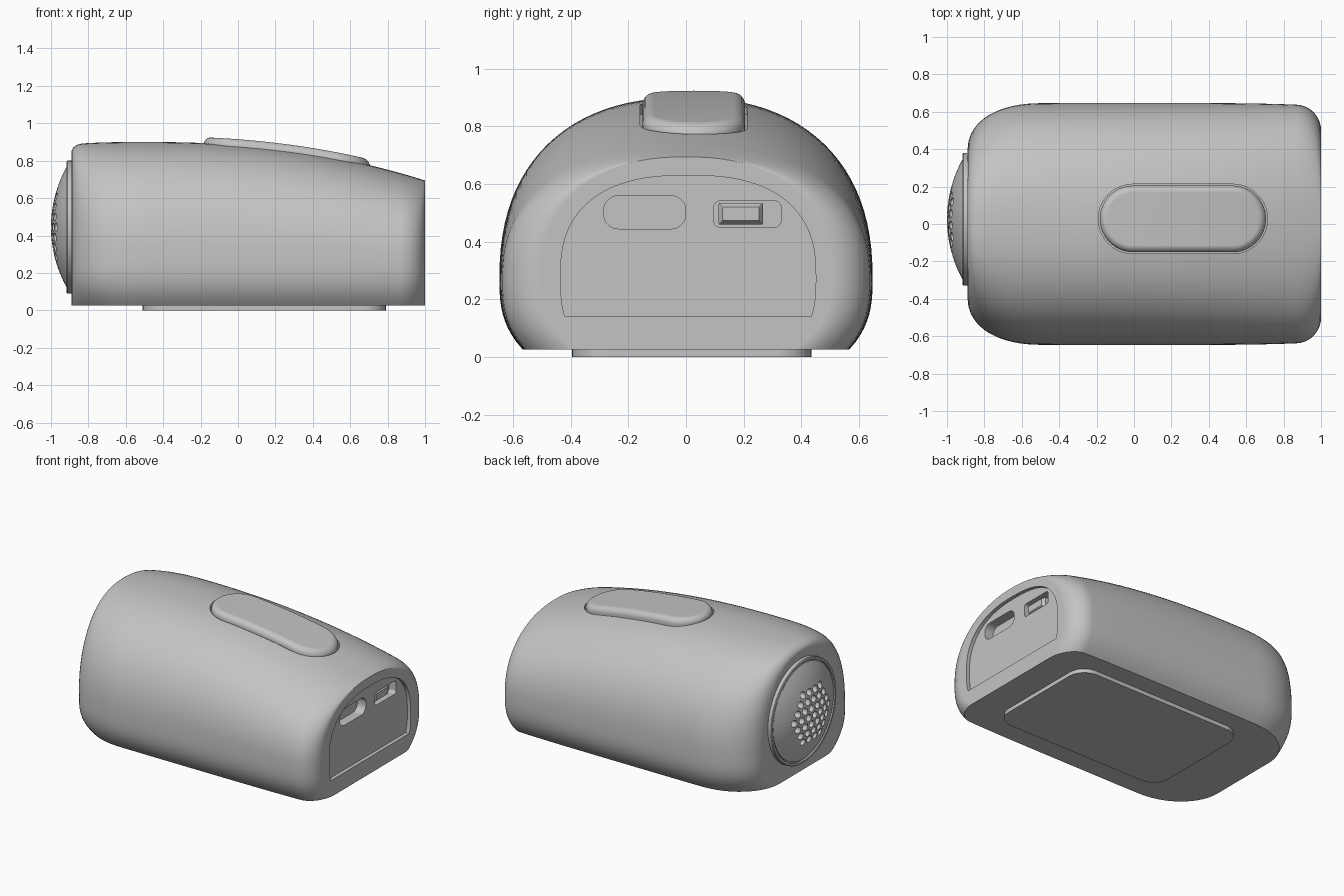
import bpy
import bmesh
from math import sin, cos, pi, sqrt, radians

cube = bpy.data.objects.get("Cube")
if cube:
    bpy.data.objects.remove(cube)

grey = bpy.data.materials.new("plain grey")
grey.use_nodes = True
COLOR = (0.55, 0.55, 0.55, 1)
grey.diffuse_color = COLOR
grey.node_tree.nodes["Principled BSDF"].inputs["Base Color"].default_value = COLOR


def loft(name, rings, strip_caps=False):
    """Skin closed rings of equal length and close both ends."""
    bm = bmesh.new()
    loops = [[bm.verts.new(p) for p in ring] for ring in rings]
    n = len(rings[0])
    for a, b in zip(loops, loops[1:]):
        for i in range(n):
            j = (i + 1) % n
            bm.faces.new((a[i], a[j], b[j], b[i]))
    for loop in (loops[0], loops[-1]):
        if strip_caps:
            for i in range(n // 2):
                quad = [loop[i], loop[i + 1], loop[(n - i - 1) % n], loop[(n - i) % n]]
                bm.faces.new(list(dict.fromkeys(quad)))
        else:
            bm.faces.new(loop)
    bmesh.ops.recalc_face_normals(bm, faces=bm.faces)
    mesh = bpy.data.meshes.new(name)
    bm.to_mesh(mesh)
    bm.free()
    mesh.materials.append(grey)
    obj = bpy.data.objects.new(name, mesh)
    bpy.context.collection.objects.link(obj)
    return obj


def activate(obj):
    bpy.ops.object.select_all(action='DESELECT')
    obj.select_set(True)
    bpy.context.view_layer.objects.active = obj


def cut(obj, cutter):
    mod = obj.modifiers.new("cut", 'BOOLEAN')
    mod.operation = 'DIFFERENCE'
    mod.solver = 'EXACT'
    mod.object = cutter
    activate(obj)
    bpy.ops.object.modifier_apply(modifier=mod.name)
    bpy.data.objects.remove(cutter)


def finish(obj):
    activate(obj)
    bpy.ops.object.shade_smooth_by_angle(angle=radians(32))
    mod = obj.modifiers.new("clean shading", 'WEIGHTED_NORMAL')
    mod.keep_sharp = True


def arch(w, top, mid, base, base_ratio, power, steps=48):
    """Domed outline: superellipse above mid, tucked-in sides below."""
    low = []
    for i in range(10):
        f = 1 - i / 10
        low.append((w * (1 - (1 - base_ratio) * f ** 2.8), mid - (mid - base) * f))
    dome = []
    for i in range(steps + 1):
        a = pi * i / steps
        c, s = cos(a), max(sin(a), 0)
        dome.append((w * abs(c) ** (2 / power) * (1 if c > 0 else -1),
                     mid + (top - mid) * s ** (2 / power)))
    return low + dome + [(-y, z) for y, z in reversed(low)]


def rounded_rect(cx, cy, hw, hh, r, steps=8):
    pts = []
    for k, (sx, sy) in enumerate(((1, 1), (-1, 1), (-1, -1), (1, -1))):
        for i in range(steps + 1):
            a = pi / 2 * (k + i / steps)
            pts.append((cx + sx * (hw - r) + r * cos(a), cy + sy * (hh - r) + r * sin(a)))
    return pts


def prism_x(name, outline, x0, x1):
    return loft(name, [[(x, y, z) for y, z in outline] for x in (x0, x1)])


# Body shape along its length
def rounding(distance, depth, power=2.0):
    """1 at the very end, falling to 0 at the given depth."""
    s = max(0, 1 - distance / depth)
    return 1 - max(0, 1 - s ** power) ** (1 / power)


def ridge(x):
    return 0.9 - 0.081 * max(0, x + 0.5) ** 2.3


def body_ring(x):
    left, right = x + 0.89, 1 - x
    end_l, end_r = rounding(left, 0.4, 2.3), rounding(right, 0.13)
    w = 0.647 - 0.016 * x ** 4 - 0.25 * end_l - 0.13 * end_r
    top = ridge(x) - 0.035 * rounding(left, 0.06) - 0.018 * rounding(left, 0.35)
    tuck = 0.876 - 0.24 * end_l - 0.12 * end_r
    return [(x, y, z) for y, z in arch(w, top, 0.27, 0.027, tuck, 2.33)]


stations = [-0.89 + 0.4 * (1 - cos(pi / 2 * i / 16)) for i in range(17)]
stations += [-0.49 + 1.36 * i / 20 for i in range(1, 20)]
stations += [0.87 + 0.13 * sin(pi / 2 * i / 10) for i in range(11)]
body = loft("body", [body_ring(x) for x in stations])


# Top button follows the ridge of the body
def pill(name, profile):
    x0, x1, yc = -0.005, 0.528, 0.027
    rings = []
    for r, dz in profile:
        half = [(x1 + r * cos(pi / 2 * i / 10), r * sin(pi / 2 * i / 10)) for i in range(11)]
        half += [(x1 + (x0 - x1) * i / 14, r) for i in range(1, 14)]
        half += [(x0 - r * sin(pi / 2 * i / 10), r * cos(pi / 2 * i / 10)) for i in range(11)]
        loop = half + [(x, -y) for x, y in reversed(half[1:-1])]
        rings.append([(x, yc + y, ridge(x) + dz) for x, y in loop])
    return loft(name, rings, strip_caps=True)


cut(body, pill("button_recess", [(0.186, -0.045), (0.186, 0.1)]))
edge = [(0.14 + 0.038 * cos(a), -0.008 + 0.039 * sin(a))
        for a in (pi / 2 * i / 6 for i in range(7))]
finish(pill("top_button", [(0.178, -0.06)] + edge))

# Recessed end panel with a port and a switch slot
panel = [(y + 0.0075, z) for y, z in arch(0.4425, 0.63, 0.28, 0.14, 0.965, 2.5)]
cut(body, prism_x("panel_recess", panel, 0.975, 1.1))
cut(body, prism_x("port_slot", rounded_rect(-0.143, 0.502, 0.142, 0.057, 0.05), 0.91, 1.1))
cut(body, prism_x("switch_slot", rounded_rect(0.213, 0.496, 0.116, 0.045, 0.02), 0.92, 1.1))
finish(body)

# Sliding switch with chamfered face
switch = [(0.91, 0), (0.945, 0), (0.965, 0.014)]
finish(loft("switch", [[(x, y, z) for y, z in
                        rounded_rect(0.19, 0.497, 0.077 - inset, 0.038 - inset, 0.006, 2)]
                       for x, inset in switch]))

# Base plate
outline = rounded_rect(0.14, 0.02, 0.65, 0.415, 0.12)
finish(loft("base_plate", [[(x, y, z) for x, y in outline] for z in (0, 0.04)]))

# Speaker: ring, narrow groove and domed grille turned around the x axis
SY, SZ = 0.025, 0.445


def circle(x, r, y=SY, z=SZ, n=64):
    return [(x, y + r * cos(2 * pi * i / n), z + r * sin(2 * pi * i / n)) for i in range(n)]


ring_profile = [(-0.87, 0.355), (-0.912, 0.355), (-0.917, 0.35), (-0.917, 0.336),
                (-0.903, 0.336), (-0.903, 0.328)]
R = 0.66
dome_profile = [(-1 + R - sqrt(R * R - r * r), r)
                for r in (0.328 * (1 - i / 16) for i in range(16))]
grille = loft("speaker_grille", [circle(x, r) for x, r in ring_profile + dome_profile])

# Hexagonal pattern of sound holes
PITCH = 0.062
holes = []
for row in range(-3, 4):
    count = 7 - abs(row)
    for i in range(count):
        y = SY + (i - (count - 1) / 2) * PITCH
        z = SZ + row * PITCH * 0.866
        holes.append(loft("hole", [circle(x, 0.023, y, z, 16) for x in (-1.1, -0.93)]))
activate(holes[0])
for h in holes:
    h.select_set(True)
bpy.ops.object.join()
cut(grille, holes[0])
finish(grille)
